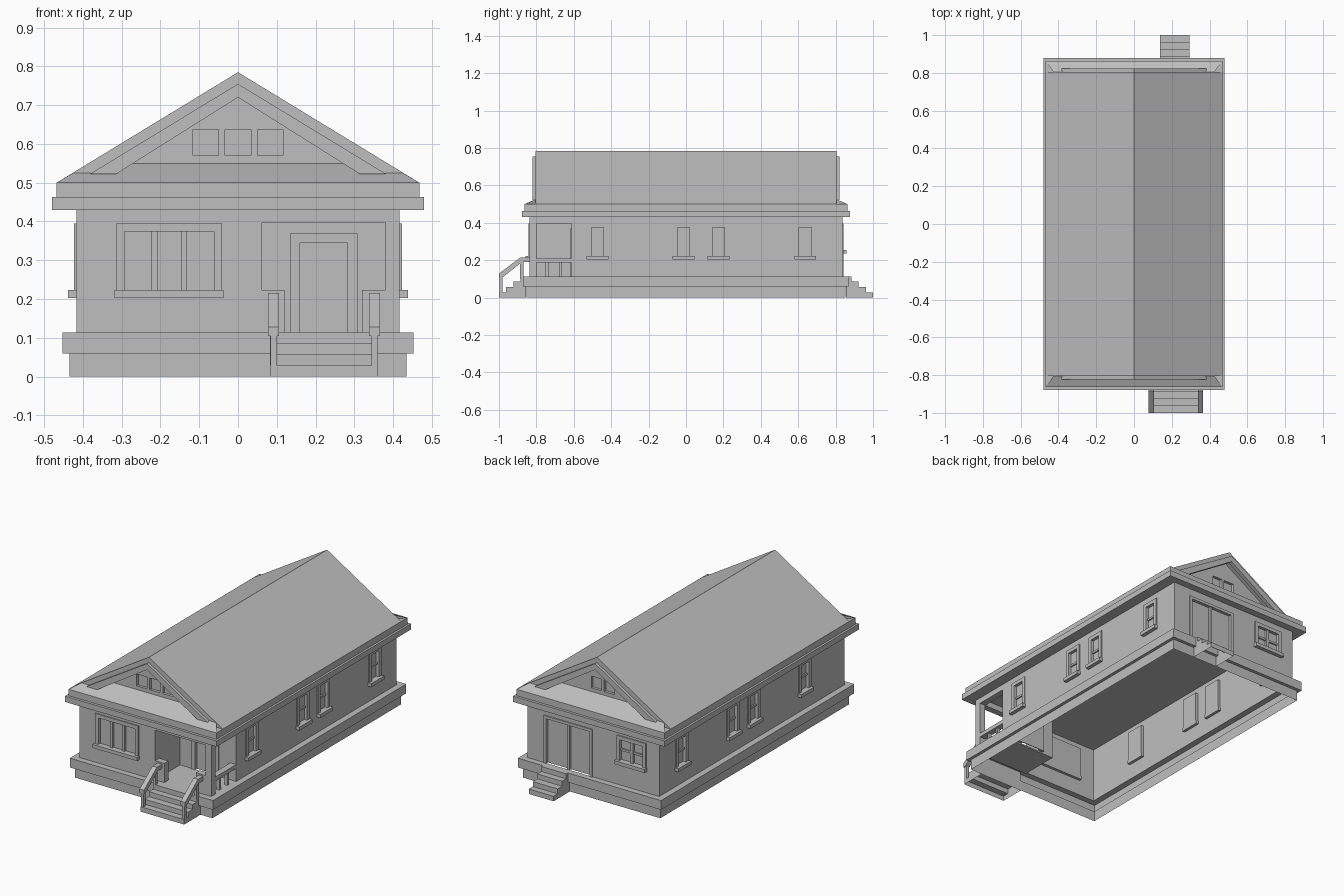
import bpy
import bmesh
from mathutils import Vector

if "Cube" in bpy.data.objects:
    bpy.data.objects.remove(bpy.data.objects["Cube"], do_unlink=True)

GREY = (0.52, 0.52, 0.52, 1)
mat = bpy.data.materials.new("plain_grey")
mat.use_nodes = True
mat.diffuse_color = GREY
mat.node_tree.nodes["Principled BSDF"].inputs["Base Color"].default_value = GREY

WX, WY, FLOOR, TOP = 0.417, 0.837, 0.113, 0.43
PX, PY = 0.062, -0.612          # inner corner of the porch

# Wall planes: axis the wall faces, direction, position
PLANES = {"front": (1, -1, -WY), "back": (1, 1, WY),
          "left": (0, 1, WX), "right": (0, -1, -WX),
          "porch_back": (1, -1, PY), "porch_side": (0, 1, PX)}


def finish(name, bm):
    bmesh.ops.recalc_face_normals(bm, faces=bm.faces)
    me = bpy.data.meshes.new(name)
    bm.to_mesh(me)
    bm.free()
    me.materials.append(mat)
    ob = bpy.data.objects.new(name, me)
    bpy.context.collection.objects.link(ob)
    return ob


def add_box(bm, xs, ys, zs):
    vs = bmesh.ops.create_cube(bm, size=1)["verts"]
    for v in vs:
        v.co = Vector([sum(r) / 2 + c * abs(r[1] - r[0])
                       for r, c in zip((xs, ys, zs), v.co)])


def box(name, xs, ys, zs):
    bm = bmesh.new()
    add_box(bm, xs, ys, zs)
    return finish(name, bm)


def prism(name, axis, profile, a, b, open_bottom=False):
    """Extrude a profile of (u, z) points along x (0) or y (1)."""
    bm = bmesh.new()
    make = lambda t: [bm.verts.new((t, u, z) if axis == 0 else (u, t, z)) for u, z in profile]
    r, s = make(a), make(b)
    bm.faces.new(r)
    bm.faces.new(s[::-1])
    n = len(profile)
    for i in range(n):
        j = (i + 1) % n
        if not (open_bottom and profile[i][1] == profile[j][1] == 0):
            bm.faces.new((r[i], r[j], s[j], s[i]))
    return finish(name, bm)


def on_wall(plane, u, out, z):
    axis, sign, pos = PLANES[plane]
    d = pos + sign * out
    return (d, u, z) if axis == 0 else (u, d, z)


def wall_box(bm, plane, us, outs, zs):
    p = on_wall(plane, us[0], outs[0], zs[0])
    q = on_wall(plane, us[1], outs[1], zs[1])
    add_box(bm, *zip(p, q))


def wall_panel(plane, u0, u1, holes):
    """Thin wall sheet with rectangular openings (u0, u1, z0, z1)."""
    us = sorted({u0, u1, *(h[0] for h in holes), *(h[1] for h in holes)})
    zs = sorted({FLOOR, TOP, *(h[2] for h in holes), *(h[3] for h in holes)})
    bm = bmesh.new()
    for a, b in zip(us, us[1:]):
        for c, d in zip(zs, zs[1:]):
            u, z = (a + b) / 2, (c + d) / 2
            if not any(h[0] < u < h[1] and h[2] < z < h[3] for h in holes):
                bm.faces.new([bm.verts.new(on_wall(plane, p, 0, q))
                              for p, q in ((a, c), (b, c), (b, d), (a, d))])
    bmesh.ops.remove_doubles(bm, verts=bm.verts, dist=1e-5)
    bmesh.ops.dissolve_limit(bm, angle_limit=0.01, verts=bm.verts, edges=bm.edges)
    finish(plane + "_wall", bm)


def opening(name, plane, u0, u1, z0, z1, cols=1, sash=False, door=False, trim=0.021):
    """Framed window or door; returns the hole it needs in the wall."""
    a, b, top = u0 + trim, u1 - trim, z1 - trim
    bm = bmesh.new()
    depth = (-0.016, 0.006)
    wall_box(bm, plane, (u0, a), depth, (z0, z1))
    wall_box(bm, plane, (b, u1), depth, (z0, z1))
    wall_box(bm, plane, (a, b), depth, (top, z1))
    for i in range(1, cols):
        u = a + (b - a) * i / cols
        wall_box(bm, plane, (u - 0.008, u + 0.008), (-0.014, 0), (z0, top))
    if sash:
        m = (z0 + top) / 2
        wall_box(bm, plane, (a, b), (-0.014, -0.004), (m - 0.006, m + 0.006))
    if not door:
        wall_box(bm, plane, (u0 - 0.004, u1 + 0.004), (-0.016, 0.022), (z0 - 0.02, z0))
    finish(name, bm)
    bm = bmesh.new()
    wall_box(bm, plane, (a, b), (-0.016, -0.012), (z0, top))
    finish(name + "_pane", bm)
    return (a, b, z0, top)


# Foundation: stepped open shell
bm = bmesh.new()
rings = []
for hx, hy, z in ((0.435, 0.853, 0), (0.435, 0.853, 0.06), (0.453, 0.872, 0.06),
                  (0.453, 0.872, FLOOR), (WX, WY, FLOOR)):
    rings.append([bm.verts.new((sx * hx, sy * hy, z))
                  for sx, sy in ((-1, -1), (1, -1), (1, 1), (-1, 1))])
for r, s in zip(rings, rings[1:]):
    for i in range(4):
        j = (i + 1) % 4
        bm.faces.new((r[i], r[j], s[j], s[i]))
finish("foundation", bm)

# Walls with windows and doors
front_win = opening("front_window", "front", -0.314, -0.041, 0.223, 0.395, cols=3)
wall_panel("front", -WX, WX, [front_win, (PX, WX, FLOOR, TOP)])

back_door = opening("back_door", "back", 0.005, 0.31, FLOOR, 0.385, cols=2, door=True, trim=0.016)
back_win = opening("back_window", "back", -0.335, -0.15, 0.255, 0.395, cols=2, sash=True)
wall_panel("back", -WX, WX, [back_door, back_win])

for side in ("left", "right"):
    holes = [opening(f"{side}_window_{i + 1}", side, y - 0.054, y + 0.054, 0.223, 0.395, sash=True)
             for i, y in enumerate((-0.473, -0.013, 0.174, 0.637))]
    if side == "left":
        holes.append((-WY, PY, FLOOR, TOP))
    wall_panel(side, -WY, WY, holes)

# Porch recess
door = opening("front_door", "porch_back", 0.135, 0.308, FLOOR, 0.37, door=True, trim=0.025)
wall_panel("porch_back", PX, WX, [door])
wall_panel("porch_side", -WY, PY, [])
box("porch_floor", (PX, WX), (-WY, PY), (0.105, FLOOR))
post, inner = 0.38, -0.8
box("porch_corner_post", (post, WX), (-WY, inner), (FLOOR, TOP))
box("porch_front_header", (PX, post), (-WY, inner), (0.397, TOP))
box("porch_side_header", (post, WX), (inner, PY), (0.397, TOP))
for n, xs in (("left", (0.32, post)), ("right", (PX, 0.12))):
    box(f"porch_{n}_half_wall", xs, (-WY, inner), (FLOOR, 0.223))
box("porch_side_rail", (post, WX), (inner, PY), (0.187, 0.21))
for i, y in enumerate((-0.743, -0.671)):
    box(f"porch_baluster_{i + 1}", (0.39, 0.407), (y - 0.007, y + 0.007), (FLOOR, 0.187))

# Steps
def steps(name, x0, x1, s):
    pts = [(0.855, 0), (1, 0)]
    for i, y in enumerate((1, 0.963, 0.923, 0.886)):
        h = FLOOR * (i + 1) / 4
        if i:
            pts.append((y, h - FLOOR / 4))
        pts.append((y, h))
    pts.append((0.855, FLOOR))
    prism(name, 0, [(s * y, z) for y, z in pts], x0, x1, open_bottom=True)


steps("front_steps", 0.083, 0.36, -1)
steps("back_steps", 0.137, 0.294, 1)

# Step handrails
RAIL = [(-1, 0.105), (-1, 0.128), (-0.885, 0.215), (-0.835, 0.215),
        (-0.835, 0.19), (-0.877, 0.19), (-0.985, 0.105)]
for n, x in (("left", 0.352), ("right", 0.092)):
    prism(f"{n}_handrail", 0, RAIL, x - 0.014, x + 0.014)
    box(f"{n}_lower_newel", (x - 0.008, x + 0.008), (-0.997, -0.98), (0.027, 0.118))
    box(f"{n}_upper_newel", (x - 0.008, x + 0.008), (-0.887, -0.868), (0.1, 0.2))

# Eaves
box("eave_fascia", (-0.48, 0.48), (-0.878, 0.878), (TOP, 0.463))
box("eave_band", (-0.468, 0.468), (-0.863, 0.863), (0.463, 0.5))

# Main roof and gable body
prism("roof", 1, [(-0.468, 0.5), (0, 0.785), (0.468, 0.5), (0.419, 0.5), (0, 0.755), (-0.419, 0.5)],
      -0.805, 0.805)
gable = prism("gable_walls", 1, [(-0.419, 0.5), (0, 0.755), (0.419, 0.5)], -0.75, 0.75)

# Gable vents, recessed into the gable walls
bm = bmesh.new()
for x in (-0.083, 0, 0.083):
    add_box(bm, (x - 0.033, x + 0.033), (-0.77, -0.735), (0.57, 0.637))
for x in (-0.04, 0.04):
    add_box(bm, (x - 0.032, x + 0.032), (0.735, 0.77), (0.57, 0.637))
cutter = finish("vent_cutter", bm)
cutter.hide_render = True
mod = gable.modifiers.new("vents", "BOOLEAN")
mod.operation = "DIFFERENCE"
mod.solver = "EXACT"
mod.object = cutter
bpy.context.view_layer.objects.active = gable
bpy.ops.object.modifier_apply(modifier=mod.name)
bpy.data.objects.remove(cutter, do_unlink=True)

# Skirt roofs and barge boards at both ends
for n, s in (("front", -1), ("back", 1)):
    bm = bmesh.new()
    for sx in (-1, 1):
        for x, y, z in ((0.468, 0.863, 0.5), (0.386, 0.75, 0.549), (0.386, 0.75, 0.5)):
            bm.verts.new((sx * x, s * y, z))
    bmesh.ops.convex_hull(bm, input=bm.verts)
    bmesh.ops.dissolve_limit(bm, angle_limit=0.01, verts=bm.verts, edges=bm.edges)
    finish(f"{n}_skirt_roof", bm)
    prism(f"{n}_barge_boards", 1, [(-0.383, 0.522), (0, 0.755), (0.383, 0.522),
                                   (0.315, 0.522), (0, 0.72), (-0.315, 0.522)], s * 0.8, s * 0.822)
